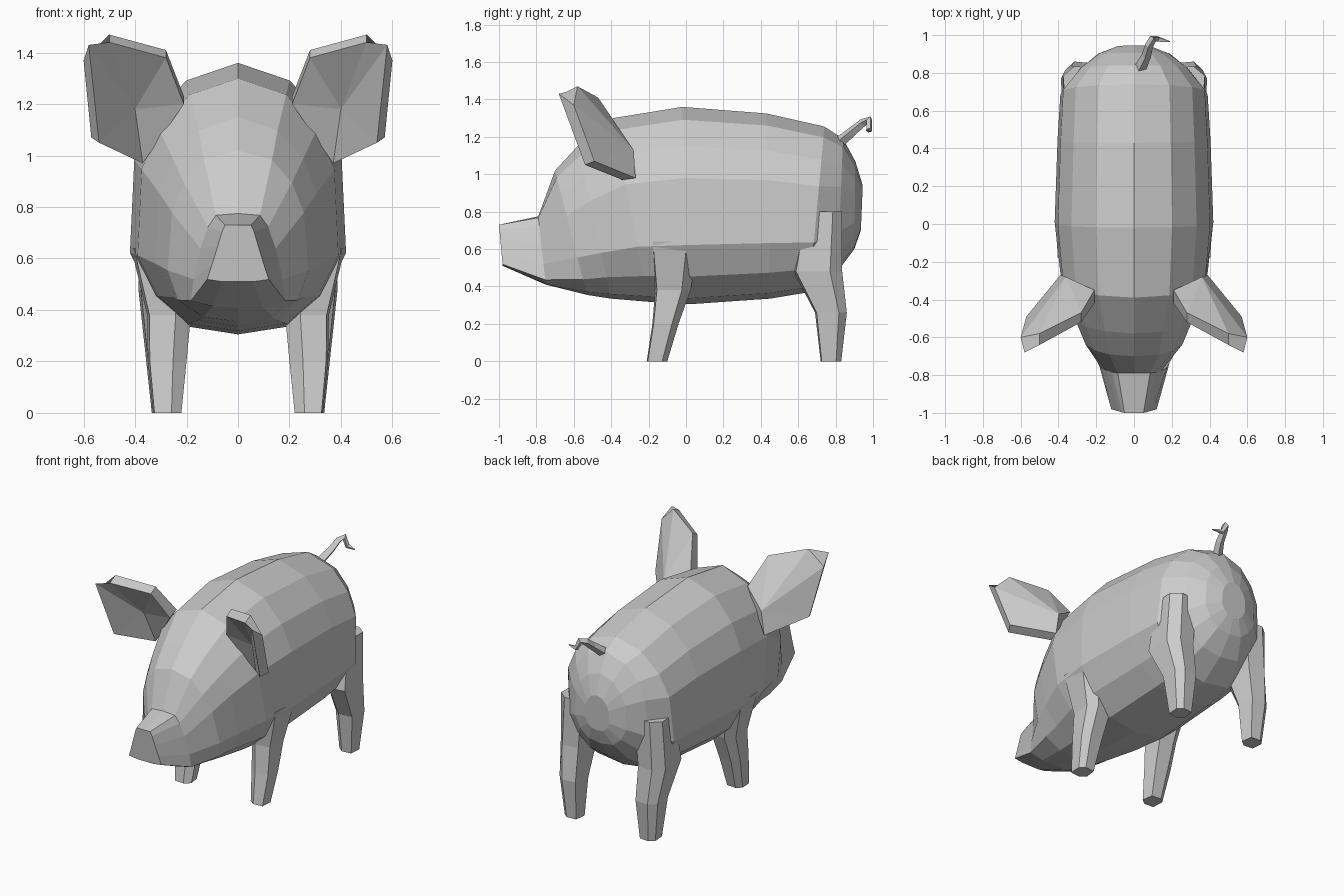
import bpy, bmesh, math

if "Cube" in bpy.data.objects:
    bpy.data.objects.remove(bpy.data.objects["Cube"])


def make_object(name, bm, mirror=False):
    bmesh.ops.recalc_face_normals(bm, faces=bm.faces)
    mesh = bpy.data.meshes.new(name)
    bm.to_mesh(mesh)
    bm.free()
    ob = bpy.data.objects.new(name, mesh)
    bpy.context.collection.objects.link(ob)
    if mirror:
        ob.modifiers.new("Mirror", 'MIRROR').use_mirror_merge = False
    return ob


def bridge(bm, a, b):
    n = len(a)
    for i in range(n):
        j = (i + 1) % n
        bm.faces.new((a[i], a[j], b[j], b[i]))


def loft(name, rings, mirror=False):
    bm = bmesh.new()
    loops = [[bm.verts.new(p) for p in ring] for ring in rings]
    for a, b in zip(loops, loops[1:]):
        bridge(bm, a, b)
    bm.faces.new(loops[0])
    bm.faces.new(loops[-1])
    return make_object(name, bm, mirror)


# Body: half cross-sections (width, height fractions) for trunk and snout
TRUNK = [(0, 1), (.48, .935), (.79, .80), (.96, .64), (1, .30), (.80, .14), (.48, .03), (0, 0)]
SNOUT = [(0, 1), (.42, 1), (.52, .88), (.66, .62), (.84, .30), (1, .04), (.5, 0), (0, 0)]


def body_ring(y_top, y_bot, z_top, z_bot, width, snout):
    half = []
    for (u, v), (su, sv) in zip(TRUNK, SNOUT):
        u += (su - u) * snout
        v += (sv - v) * snout
        half.append((u * width, y_bot + (y_top - y_bot) * v, z_bot + (z_top - z_bot) * v))
    return half + [(-x, y, z) for x, y, z in half[-2:0:-1]]


# y at top, y at bottom, z top, z bottom, half width, snout blend
stations = [
    (-1.00, -.98, .73, .51, .12, 1),
    (-.79, -.75, .775, .41, .195, .7),
    (-.70, -.53, 1.02, .355, .28, .15),
    (-.58, -.40, 1.15, .335, .32, 0),
    (-.39, -.20, 1.30, .318, .39, 0),
    (-.02, .02, 1.36, .305, .42, 0),
    (.43, .45, 1.325, .335, .405, 0),
    (.74, .66, 1.255, .37, .39, 0),
    (.84, .81, 1.19, .48, .29, 0),
    (.905, .90, 1.07, .60, .19, 0),
    (.945, .935, .94, .70, .09, 0),
]
loft("body", [body_ring(*s) for s in stations])


# Legs: six-sided rings of (z, x centre, y centre, x radius, y radius)
def leg(name, rings):
    outline = [(-1, -.45), (-.3, -1), (.9, -.9), (1, .5), (.4, 1), (-.8, .9)]
    loft(name, [[(cx + u * rx, cy + v * ry, z) for u, v in outline]
                for z, cx, cy, rx, ry in rings], mirror=True)


leg("front_legs", [(0, .275, -.155, .055, .055), (.20, .275, -.11, .075, .07),
                   (.38, .268, -.07, .085, .095), (.64, .305, -.06, .11, .13)])
leg("back_legs", [(0, .28, .775, .055, .055), (.26, .285, .775, .078, .085),
                  (.48, .295, .705, .092, .13), (.80, .275, .735, .10, .10)])

# Ears: front and back rims, with a hollow front and a bulging back
front_rim = [(.21, -.42, 1.20), (.28, -.52, 1.38), (.50, -.64, 1.44),
             (.58, -.68, 1.43), (.54, -.54, 1.05), (.37, -.34, .97)]
back_rim = [(.21, -.35, 1.23), (.28, -.47, 1.41), (.50, -.58, 1.47),
            (.60, -.60, 1.37), (.57, -.49, 1.07), (.39, -.27, .98)]
bm = bmesh.new()
front = [bm.verts.new(p) for p in front_rim]
back = [bm.verts.new(p) for p in back_rim]
bridge(bm, front, back)
for rim, centre in ((front, (.40, -.42, 1.18)), (back, (.36, -.28, 1.13))):
    c = bm.verts.new(centre)
    for i in range(6):
        bm.faces.new((rim[i], rim[(i + 1) % 6], c))
make_object("ears", bm, mirror=True)

# Tail: tapered square curl
path = [(.03, .82, 1.17, 1.0), (.065, .89, 1.23, .8), (.08, .945, 1.275, .7),
        (.10, .98, 1.29, .65), (.125, .98, 1.235, .5), (.19, .965, 1.235, .1)]
curve = bpy.data.curves.new("tail", 'CURVE')
curve.dimensions = '3D'
curve.bevel_depth = .032
curve.bevel_resolution = 0
curve.use_fill_caps = True
spline = curve.splines.new('POLY')
spline.points.add(len(path) - 1)
for pt, (x, y, z, r) in zip(spline.points, path):
    pt.co = (x, y, z, 1)
    pt.radius = r
spline.use_smooth = False
tail = bpy.data.objects.new("tail", curve)
bpy.context.collection.objects.link(tail)
bpy.context.view_layer.objects.active = tail
tail.select_set(True)
bpy.ops.object.convert(target='MESH')
